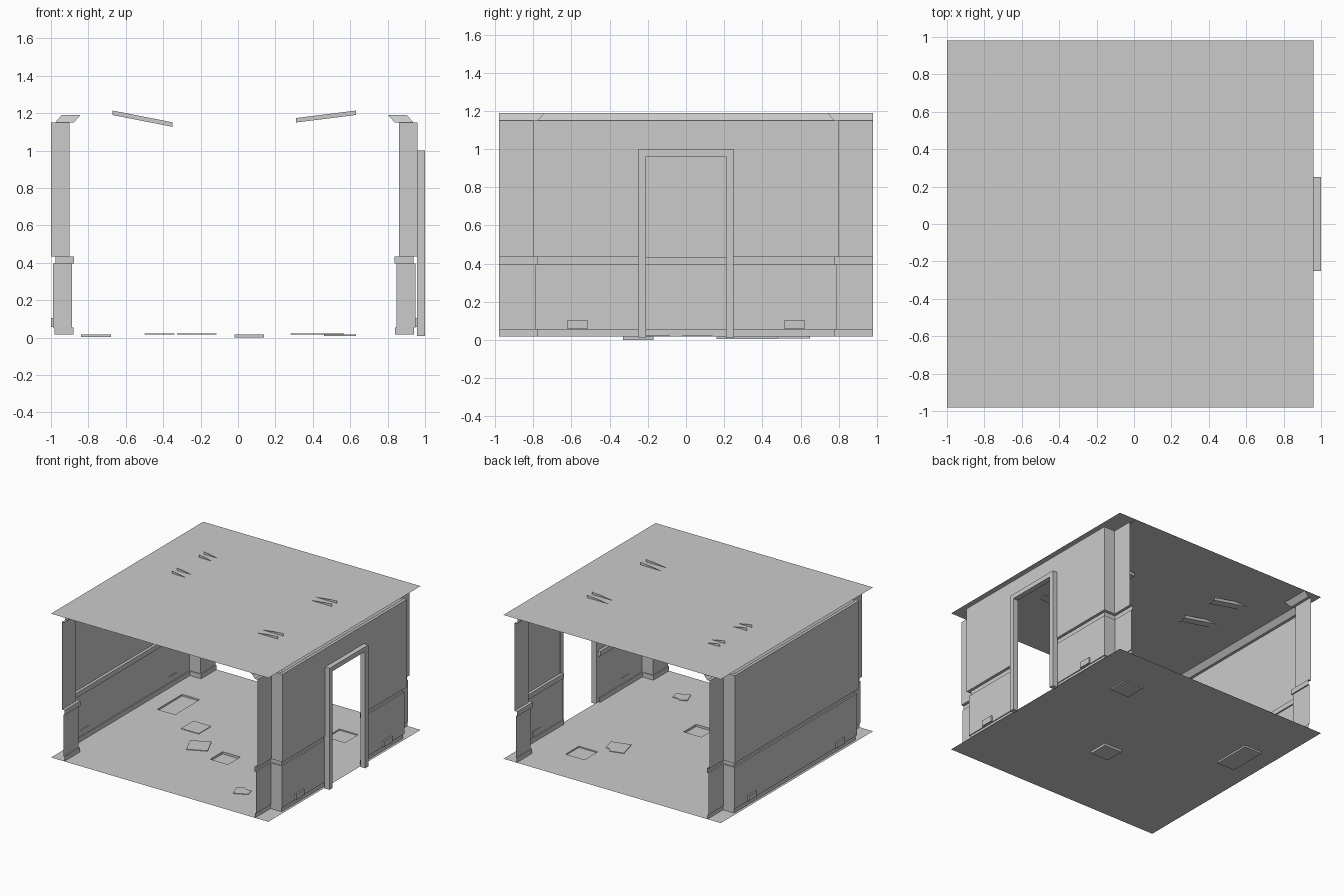
import bpy, bmesh, math
from mathutils import Vector

if "Cube" in bpy.data.objects:
    bpy.data.objects.remove(bpy.data.objects["Cube"])

FLOOR, CEIL = 0.018, 1.19
X0, X1, Y = -1.0, 0.96, 0.98


def mesh_object(name, verts, faces):
    me = bpy.data.meshes.new(name)
    me.from_pydata(verts, [], faces)
    ob = bpy.data.objects.new(name, me)
    bpy.context.collection.objects.link(ob)
    return ob


def box(name, x, y, z, skip=()):
    """Box from ranges; skip drops faces: 0 bottom, 1 top, 2 -y, 3 +x, 4 +y, 5 -x."""
    v = [(x[i], y[j], z[k]) for k in (0, 1) for i, j in ((0, 0), (1, 0), (1, 1), (0, 1))]
    f = [(0, 3, 2, 1), (4, 5, 6, 7), (0, 1, 5, 4), (1, 2, 6, 5), (2, 3, 7, 6), (3, 0, 4, 7)]
    return mesh_object(name, v, [q for i, q in enumerate(f) if i not in skip])


def sweep(name, path, profile, mirror=False):
    """Sweep an (inset, z) profile along a plan path with mitred corners."""
    pts = [Vector(p) for p in path]
    normals = []
    for a, b in zip(pts, pts[1:]):
        d = (b - a).normalized()
        normals.append(Vector((-d.y, d.x)))
    offs = [normals[0]] + [a + b for a, b in zip(normals, normals[1:])] + [normals[-1]]
    verts = []
    for p, o in zip(pts, offs):
        for inset, z in profile:
            q = p + o * inset
            verts.append((X0 + X1 - q.x if mirror else q.x, q.y, z))
    n = len(profile)
    faces = []
    for i in range(len(pts) - 1):
        for j in range(n - 1):
            f = (i * n + j, i * n + j + 1, (i + 1) * n + j + 1, (i + 1) * n + j)
            faces.append(f if mirror else f[::-1])
    return mesh_object(name, verts, faces)


# Floor sheet with openings where tiles are missing
holes = [((-0.84, -0.68), (0.16, 0.48), 0.004),
         ((-0.02, 0.14), (-0.33, -0.17), 0.0),
         ((0.46, 0.63), (0.48, 0.65), 0.008)]
xs = sorted([X0, X1] + [v for h in holes for v in h[0]])
ys = sorted([-Y, Y] + [v for h in holes for v in h[1]])
nx = len(xs)
faces = []
for j in range(len(ys) - 1):
    for i in range(nx - 1):
        cx, cy = (xs[i] + xs[i + 1]) / 2, (ys[j] + ys[j + 1]) / 2
        if ys[j + 1] - ys[j] < 1e-6:
            continue
        if not any(h[0][0] < cx < h[0][1] and h[1][0] < cy < h[1][1] for h in holes):
            a = j * nx + i
            faces.append((a, a + 1, a + nx + 1, a + nx))
mesh_object("floor", [(x, y, FLOOR) for y in ys for x in xs], faces)

# Shallow pits under the missing tiles
for h in holes:
    box("floor_pit", h[0], h[1], (h[2], FLOOR), skip=(1,))

# Ceiling sheet
mesh_object("ceiling", [(X0, -Y, CEIL), (X0, Y, CEIL), (X1, Y, CEIL), (X1, -Y, CEIL)],
            [(0, 1, 2, 3)])

# Wall profiles: baseboard, lower panel, chair rail, upper wall, crown
split = 0.98
lower = [(0.02, FLOOR), (0.02, 0.055), (0.012, 0.055), (0.012, 0.395),
         (0.023, 0.395), (0.023, 0.435), (0, 0.435), (0, split)]
upper = [(0, split), (0, 1.15), (0.022, 1.15), (0.057, CEIL)]
front = [(0.86, -Y), (0.86, -0.8), (0.96, -0.8)]
back = [(0.96, 0.8), (0.86, 0.8), (0.86, Y)]
sweep("left_wall", front + back, lower + upper[1:], mirror=True)
sweep("right_wall_front", front + [(0.96, -0.23)], lower)
sweep("right_wall_back", [(0.96, 0.23)] + back, lower)
sweep("right_wall_header", front + back, upper)

# Door frame standing out from the right wall
for s in (-1, 1):
    box("door_jamb", (0.956, 1.0), sorted((s * 0.21, s * 0.25)), (0.01, 1.0))
box("door_head", (0.956, 1.0), (-0.21, 0.21), (0.962, 1.0))

# Low wall outlets, two on each side wall
for s in (-1, 1):
    ry = sorted((s * 0.515, s * 0.62))
    box("outlet_right", (0.945, 0.96), ry, (0.058, 0.105))
    box("outlet_left", (-1.0, -0.985), ry, (0.058, 0.105))


# Hanging ceiling lamps: tilted open troughs
def lamp(xa, za, xb, zb, yc, w=0.033, h=0.024):
    v = [(x, yc + s * w, z + t) for x, z in ((xa, za), (xb, zb))
         for s, t in ((-1, h), (-1, 0), (1, 0), (1, h))]
    mesh_object("ceiling_lamp", v, [(i, i + 1, i + 5, i + 4) for i in range(3)])


for yc in (0.14, 0.485):
    lamp(-0.67, 1.19, -0.35, 1.127, yc)
for yc in (-0.35, 0.345):
    lamp(0.31, 1.15, 0.63, 1.19, yc)


# Loose floor tiles, some with broken corners
def tile(cx, cy, size, angle, outline):
    bm = bmesh.new()
    c, s = math.cos(math.radians(angle)), math.sin(math.radians(angle))
    h = size / 2
    ring = [bm.verts.new((cx + h * (c * u - s * v), cy + h * (s * u + c * v), FLOOR))
            for u, v in outline]
    f = bm.faces.new(ring)
    ext = bmesh.ops.extrude_face_region(bm, geom=[f])
    bmesh.ops.translate(bm, vec=(0, 0, 0.005),
                        verts=[g for g in ext["geom"] if isinstance(g, bmesh.types.BMVert)])
    bmesh.ops.recalc_face_normals(bm, faces=bm.faces)
    mesh_object("loose_tile", [], [])
    bm.to_mesh(bpy.context.collection.objects[-1].data)
    bm.free()


square = [(-1, -1), (1, -1), (1, 1), (-1, 1)]
chipped = [(-1, -1), (1, -1), (1, 0.4), (0.6, 0.5), (0.4, 1), (-1, 1)]
shard = [(-1, -0.6), (0.6, -1), (1, -0.2), (0.5, 0.2), (0.3, 0.7), (-0.5, 0.8)]
tile(-0.42, 0.06, 0.16, 0, square)
tile(-0.22, -0.19, 0.16, 25, square)
tile(0.38, 0.34, 0.16, 15, chipped)
tile(0.49, -0.65, 0.14, 40, shard)
